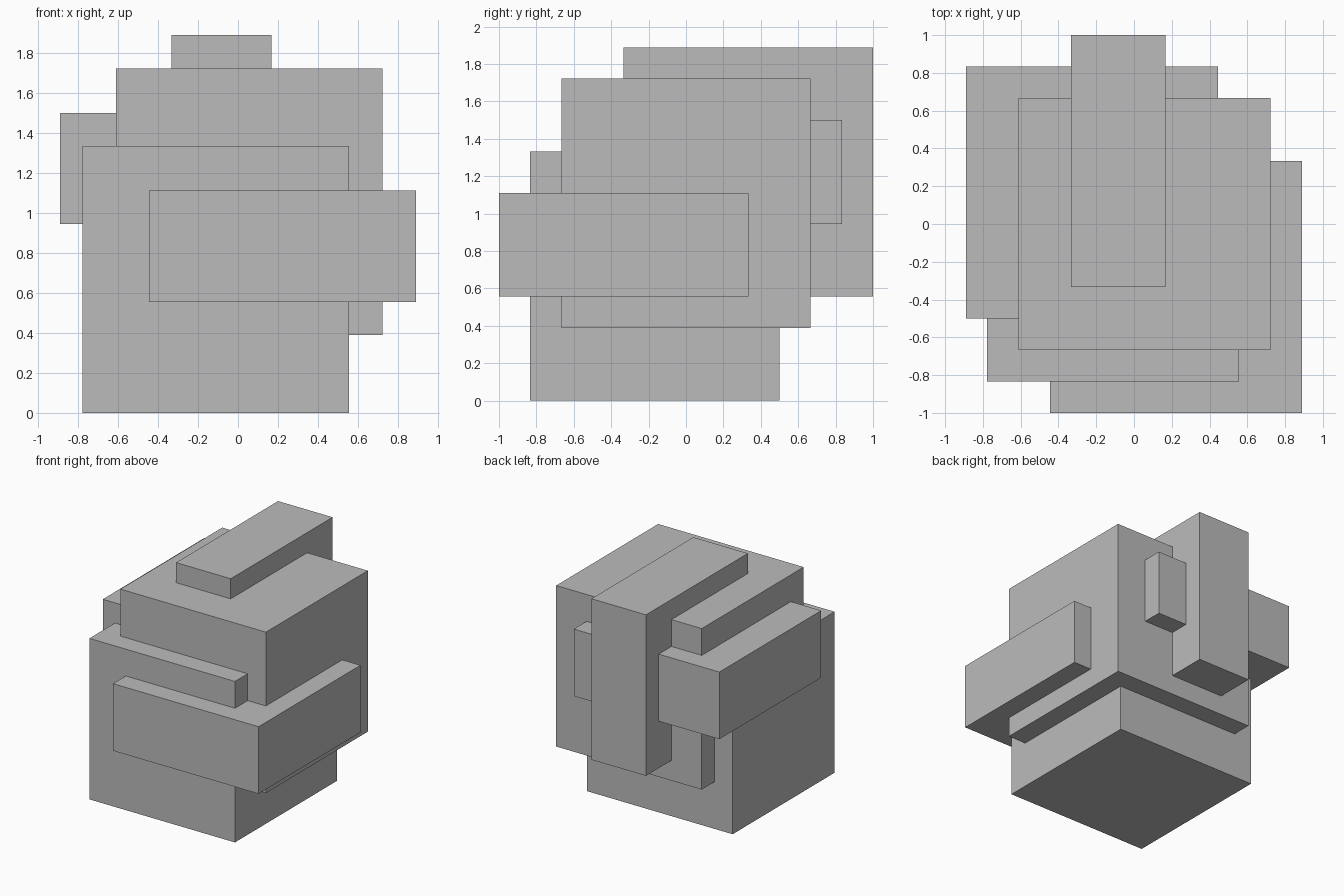
import bpy
from mathutils import Matrix, Vector
import bmesh

cube = bpy.data.objects.get("Cube")
if cube:
    bpy.data.objects.remove(cube, do_unlink=True)

# Single plain grey material
grey = bpy.data.materials.new("grey")
grey.use_nodes = True
colour = (0.5, 0.5, 0.5, 1.0)
grey.diffuse_color = colour
grey.node_tree.nodes["Principled BSDF"].inputs["Base Color"].default_value = colour

UNIT = 1 / 18  # the blocks sit on a grid of 18 steps per unit


def block(name, low, high):
    """Flat-shaded box between two grid corners."""
    low, high = Vector(low) * UNIT, Vector(high) * UNIT
    bm = bmesh.new()
    bmesh.ops.create_cube(bm, size=1, matrix=Matrix.Diagonal((*(high - low), 1)))
    mesh = bpy.data.meshes.new(name)
    bm.to_mesh(mesh)
    bm.free()
    mesh.materials.append(grey)
    obj = bpy.data.objects.new(name, mesh)
    obj.location = (low + high) / 2
    bpy.context.collection.objects.link(obj)


# Two large cubes, two flat slabs and one upright slab, interlocking
block("base_cube", (-14, -15, 0), (10, 9, 24))
block("upper_cube", (-11, -12, 7), (13, 12, 31))
block("front_slab", (-8, -18, 10), (16, 6, 20))
block("back_slab", (-16, -9, 17), (8, 15, 27))
block("upright_slab", (-6, -6, 10), (3, 18, 34))
